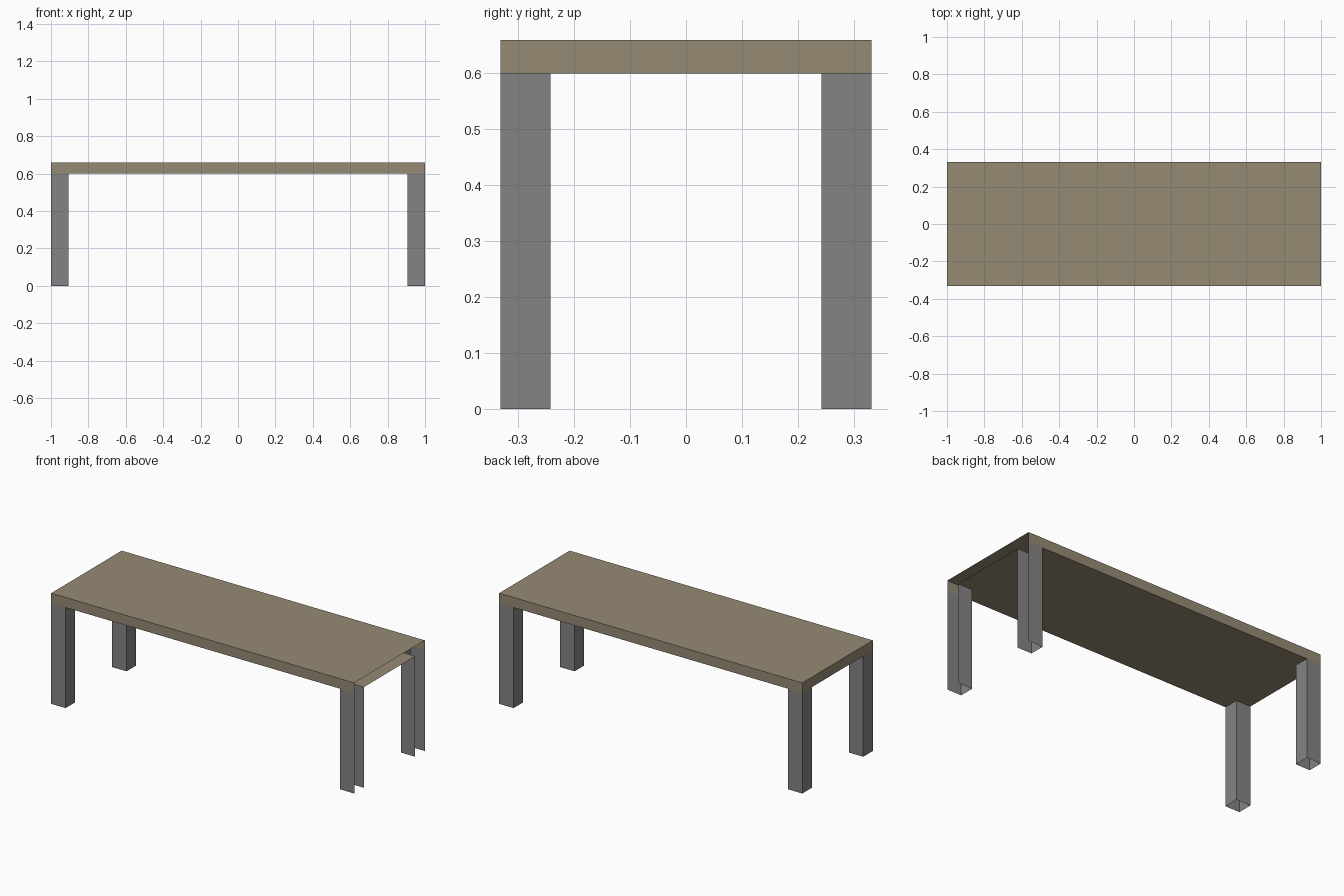
import bpy, bmesh
from mathutils import Vector

if "Cube" in bpy.data.objects:
    bpy.data.objects.remove(bpy.data.objects["Cube"])

HX, HY = 1.0, 0.332        # half length and half width
LX, LY = 0.905, 0.242      # inner faces of the legs
LEG_H, TOP_H = 0.60, 0.66


def material(name, rgb):
    m = bpy.data.materials.new(name)
    m.diffuse_color = (*rgb, 1.0)
    m.use_nodes = True
    m.node_tree.nodes["Principled BSDF"].inputs["Base Color"].default_value = m.diffuse_color
    return m


wood = material("wood brown", (0.305, 0.254, 0.174))
grey = material("leg grey", (0.235, 0.227, 0.227))


def box(lo, hi):
    """Box spanning two opposite corners."""
    lo, hi = Vector(lo), Vector(hi)
    bm = bmesh.new()
    bmesh.ops.create_cube(bm, size=1.0)
    for v in bm.verts:
        v.co = (lo + hi) / 2 + v.co * (hi - lo)
    bm.normal_update()
    return bm


def remove_faces(bm, rule):
    gone = [f for f in bm.faces if rule(f.normal, f.calc_center_median())]
    bmesh.ops.delete(bm, geom=gone, context='FACES')


def finish(bm, name, mat):
    me = bpy.data.meshes.new(name)
    bm.to_mesh(me)
    bm.free()
    me.materials.append(mat)
    ob = bpy.data.objects.new(name, me)
    bpy.context.collection.objects.link(ob)


# Hollow tabletop: right end open, underside notched over the legs
bm = box((-HX, -HY, LEG_H), (HX, HY, TOP_H))
for co, no in (((LX, 0, 0), (1, 0, 0)), ((-LX, 0, 0), (1, 0, 0)),
               ((0, LY, 0), (0, 1, 0)), ((0, -LY, 0), (0, 1, 0))):
    bmesh.ops.bisect_plane(bm, geom=bm.verts[:] + bm.edges[:] + bm.faces[:],
                           plane_co=co, plane_no=no)
bm.normal_update()
remove_faces(bm, lambda n, c: n.x > 0.5 or
             (n.z < -0.5 and abs(c.x) > LX and abs(c.y) > LY))
# merge the leftover cuts into clean flat panels
bmesh.ops.dissolve_limit(bm, angle_limit=0.01, verts=bm.verts[:], edges=bm.edges[:])
finish(bm, "tabletop", wood)

# Hollow legs: no caps, right-hand pair also open on the right side
for sx, side in ((-1, "left"), (1, "right")):
    for sy, end in ((-1, "front"), (1, "back")):
        xs, ys = sorted((sx * LX, sx * HX)), sorted((sy * LY, sy * HY))
        bm = box((xs[0], ys[0], 0), (xs[1], ys[1], LEG_H))
        remove_faces(bm, lambda n, c: abs(n.z) > 0.5 or (sx > 0 and n.x > 0.5))
        finish(bm, f"{end}_{side}_leg", grey)
